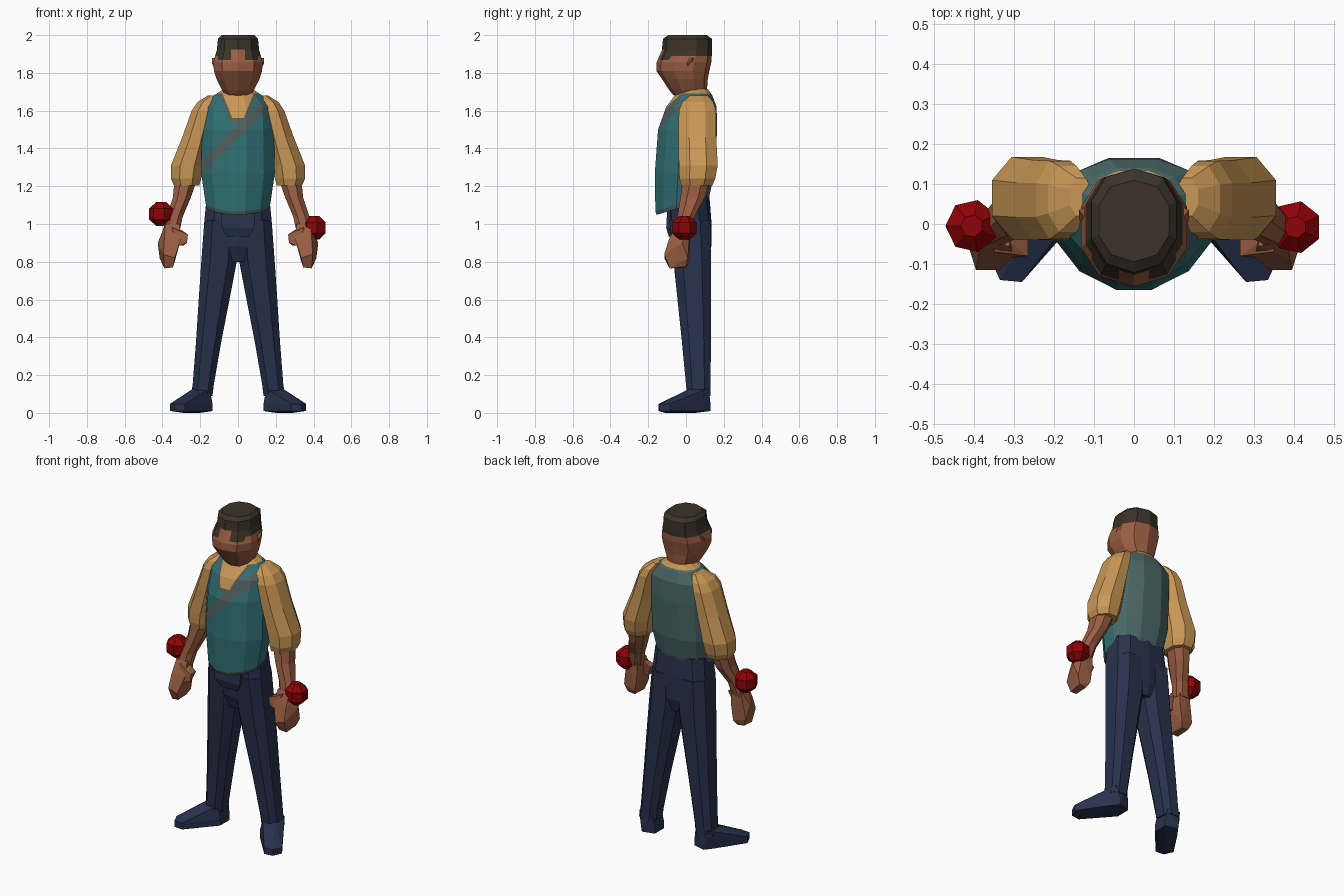
import bpy, bmesh, math
from mathutils import Vector


def material(name, r, g, b):
    m = bpy.data.materials.new(name)
    m.diffuse_color = [(c / 255) ** 2.2 for c in (r, g, b)] + [1]
    return m


skin = material("skin brown", 152, 94, 68)
hair = material("dark hair", 62, 54, 45)
shirt = material("tan shirt", 200, 150, 86)
vest = material("teal vest", 52, 112, 116)
vest_back = material("grey teal vest back", 76, 104, 104)
trim = material("grey strap", 80, 96, 95)
navy = material("navy trousers", 44, 53, 78)
red = material("red wristlet", 142, 8, 14)


def finish(bm, name, *mats):
    bmesh.ops.recalc_face_normals(bm, faces=bm.faces)
    me = bpy.data.meshes.new(name)
    bm.to_mesh(me)
    bm.free()
    ob = bpy.data.objects.new(name, me)
    bpy.context.collection.objects.link(ob)
    for m in mats:
        me.materials.append(m)
    return ob


def loft(rings, n=8, front=2.0, back=None, s=1):
    """Skin over ring bounds (z, x0, x1, y0, y1[, tilt]); front/back roundness; s mirrors x."""
    bm = bmesh.new()
    loops = []
    m = math.cos(math.pi / n)
    for z, x0, x1, y0, y1, *tilt in rings:
        loop = []
        for i in range(n):
            a = 2 * math.pi * (i + 0.5) / n
            c, d = math.cos(a), math.sin(a)
            p = front if d < 0 or not back else back
            u = math.copysign((abs(c) / m) ** (2 / p), c)
            v = math.copysign((abs(d) / m) ** (2 / p), d)
            y = (y0 + y1) / 2 + v * (y1 - y0) / 2
            x = (x0 + x1) / 2 + u * (x1 - x0) / 2
            loop.append(bm.verts.new((s * x, y, z + (tilt[0] * y if tilt else 0))))
        loops.append(loop)
    for a, b in zip(loops, loops[1:]):
        for i in range(n):
            j = (i + 1) % n
            bm.faces.new((a[i], a[j], b[j], b[i]))
    bm.faces.new(loops[0])
    bm.faces.new(loops[-1])
    return bm


def hull(pts, s=1):
    bm = bmesh.new()
    for x, y, z in pts:
        bm.verts.new((s * x, y, z))
    res = bmesh.ops.convex_hull(bm, input=bm.verts)
    junk = [g for g in res["geom_interior"] if isinstance(g, bmesh.types.BMVert)]
    bmesh.ops.delete(bm, geom=junk, context='VERTS')
    return bm


def cut(bm, co, no):
    bmesh.ops.bisect_plane(bm, geom=bm.verts[:] + bm.edges[:] + bm.faces[:],
                           plane_co=co, plane_no=no)


def paint(bm, rule):
    for f in bm.faces:
        f.material_index = rule(f.calc_center_median())


# Torso: vest with neckline, diagonal strap and hem
bm = loft([(1.095, -.165, .165, -.155, .12, .3),
           (1.115, -.17, .17, -.162, .125, .3),
           (1.27, -.195, .195, -.165, .15),
           (1.50, -.19, .19, -.148, .165),
           (1.62, -.185, .185, -.105, .162),
           (1.68, -.13, .13, -.06, .14),
           (1.715, -.075, .075, -.025, .115)], 12, 1.75, 2.4)
for s in (-1, 1):
    for x in (.03, .052):
        cut(bm, (s * x, 0, 1.56), (1, 0, -s * .4))
    cut(bm, (0, 0, 1.49 + s * .042), (-1, 0, 1))
for z in (1.56, 1.535, 1.69):
    cut(bm, (0, 0, z), (0, 0, 1))


def torso_rule(c):
    front = c.y < .03
    v = abs(c.x) - .4 * (c.z - 1.56)
    if c.z > 1.69 or (front and c.z > 1.56 and v < .03):
        return 0
    if front and ((c.z > 1.535 and v < .052) or abs(c.z - c.x - 1.49) < .042):
        return 2
    if c.z - .3 * c.y < 1.114:
        return 2
    return 3 if c.y > .06 else 1


paint(bm, torso_rule)
finish(bm, "vest_torso", shirt, vest, trim, vest_back)

# Head with neck, hair and dark eye patches
bm = loft([(1.65, -.065, .065, -.02, .10),
           (1.685, -.07, .07, -.065, .105),
           (1.71, -.085, .085, -.085, .107),
           (1.765, -.113, .113, -.12, .11),
           (1.81, -.127, .127, -.15, .118),
           (1.855, -.132, .132, -.15, .128),
           (1.92, -.112, .112, -.122, .133),
           (1.98, -.106, .106, -.116, .133),
           (2.0, -.088, .088, -.09, .105)], 10, 2.2, 2.4)
for z in (1.868, 1.89, 1.925):
    cut(bm, (0, 0, z), (0, 0, 1))
for x in (-.105, -.038, .038, .105):
    cut(bm, (x, 0, 0), (1, 0, 0))
cut(bm, (0, -.01, 0), (0, 1, 0))


def head_rule(c):
    if c.z > 1.925:
        return 1
    if c.y < -.01:
        return int(c.z > 1.868 and .038 < abs(c.x) < (.105 if c.z < 1.89 else 1))
    return int(c.z > 1.89)


paint(bm, head_rule)
finish(bm, "head", skin, hair)

# Hips with fly panel
finish(loft([(.80, -.05, .05, -.05, .11),
             (.88, -.17, .17, -.075, .13),
             (1.02, -.178, .178, -.09, .13),
             (1.15, -.165, .165, -.09, .12)], 10, 2.8), "hips", navy)
finish(hull([(sx * w, y, z) for sx in (-1, 1) for w, y, z in
             ((.09, -.10, 1.07), (.085, -.105, .98), (.055, -.09, .93), (.08, -.03, .97),
              (.09, -.03, 1.07))]), "fly_panel", navy)

for s, side in ((-1, "right"), (1, "left")):
    # Trouser leg
    finish(loft([(.09, .135, .25, .005, .13),
                 (.15, .128, .24, 0, .13),
                 (.38, .088, .222, -.022, .132),
                 (.60, .045, .208, -.045, .132),
                 (.82, .003, .193, -.068, .132),
                 (1.02, .003, .178, -.088, .128)], 8, 2.6, s=s), side + "_leg", navy)
    # Foot turned outward
    sole = [(.135, .11), (.21, .13), (.25, .08), (.36, -.085),
            (.335, -.14), (.28, -.145), (.135, .02)]
    pts = [(x, y, 0.01) for x, y in sole] + [(x, y, .048) for x, y in sole]
    pts += [(x, y, .13) for x in (.15, .235) for y in (.025, .12)]
    pts += [(.2, .05, 0), (.29, -.11, 0), (.31, -.09, .07)]
    finish(hull(pts, s), side + "_foot", navy)
    # Rolled sleeve
    finish(loft([(1.205, .205, .34, -.025, .14),
                 (1.24, .195, .355, -.035, .155),
                 (1.31, .182, .355, -.038, .168),
                 (1.46, .15, .295, -.04, .16),
                 (1.60, .125, .245, -.038, .158),
                 (1.645, .115, .215, -.02, .145),
                 (1.68, .105, .16, .02, .115)], 8, 2.1, s=s), side + "_sleeve", shirt)
    # Forearm
    finish(loft([(.96, .31, .40, -.06, .025),
                 (1.04, .292, .378, -.045, .045),
                 (1.14, .25, .345, -.03, .10),
                 (1.24, .215, .335, -.015, .125)], 8, 2.2, s=s), side + "_forearm", skin)
    # Hand and thumb
    finish(hull([(.31, -.055, 1.0), (.385, -.05, 1.0), (.32, .02, 1.0), (.385, .02, 1.0),
                 (.30, -.08, .93), (.39, -.09, .92), (.32, .02, .90), (.425, -.02, .90),
                 (.335, -.115, .82), (.395, -.115, .84), (.335, .02, .80), (.415, .01, .82),
                 (.345, -.09, .77), (.39, -.085, .765), (.35, 0, .77), (.395, 0, .775)], s),
           side + "_hand", skin)
    finish(hull([(.265, -.08, .945), (.265, -.03, .945), (.27, -.08, .90), (.29, -.04, .885),
                 (.31, -.085, .885), (.35, -.02, 1.0), (.35, -.07, .98), (.35, -.04, .89)], s),
           side + "_thumb", skin)
    # Ear
    finish(hull([(.10, -.01, 1.88), (.10, .05, 1.88), (.138, .035, 1.88), (.138, .01, 1.85),
                 (.11, .01, 1.80), (.11, .04, 1.81)], s), side + "_ear", skin)
    # Faceted red ball on the wrist, one higher than the other
    r = .063
    bm = loft([(h * r, -w * r, w * r, -w * r, w * r) for h, w in
               ((-1, .4), (-.45, .95), (.45, .95), (1, .4))], 7)
    bmesh.ops.translate(bm, verts=bm.verts,
                        vec=Vector((-.405, -.005, 1.053) if s < 0 else (.403, -.008, .98)))
    finish(bm, side + "_wrist_ball", red)
